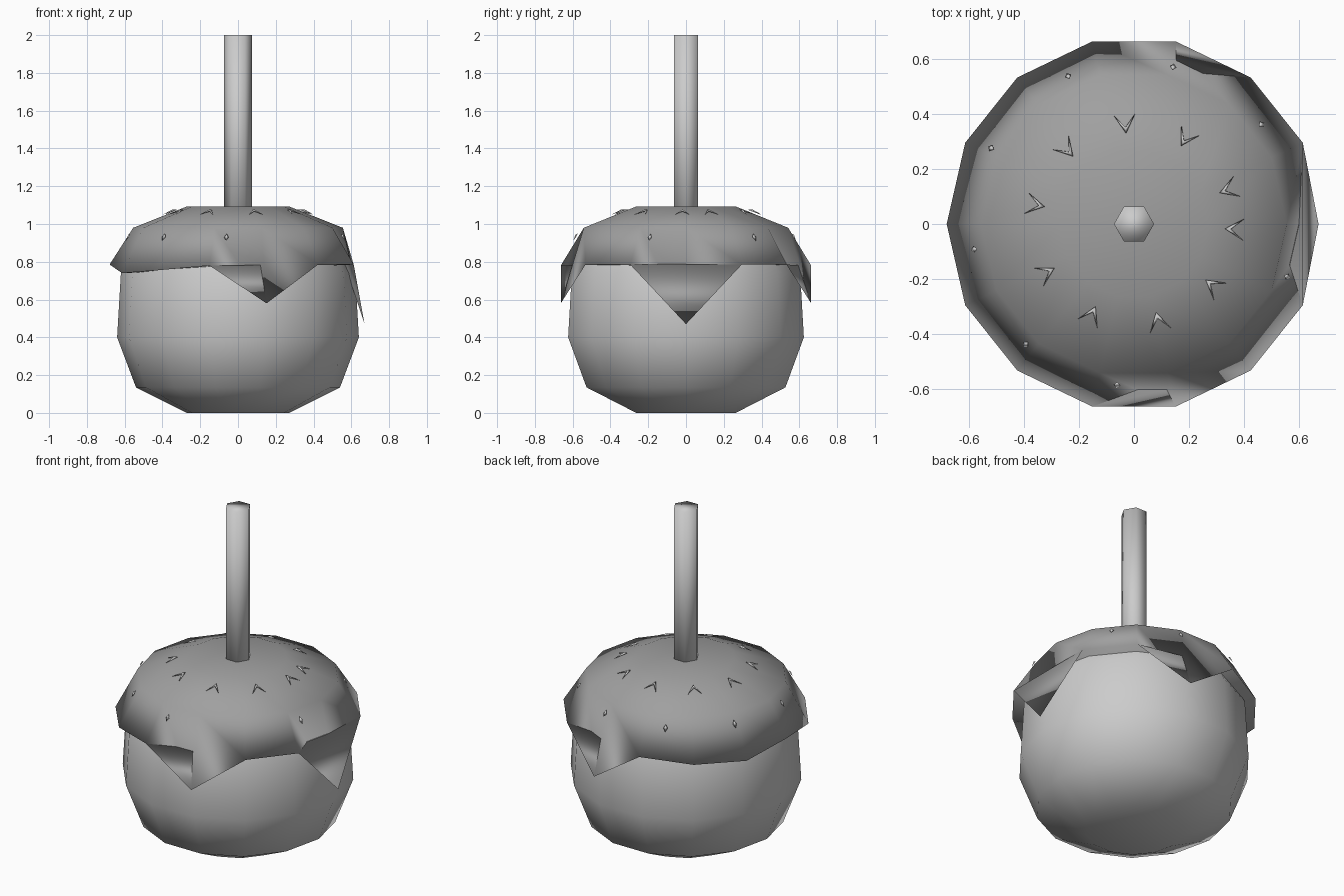
import bpy, bmesh
from math import cos, sin, pi, radians
from mathutils import Matrix

if "Cube" in bpy.data.objects:
    bpy.data.objects.remove(bpy.data.objects["Cube"])

N = 14


def finish(name, bm):
    bmesh.ops.recalc_face_normals(bm, faces=bm.faces)
    for f in bm.faces:
        f.smooth = True
    me = bpy.data.meshes.new(name)
    bm.to_mesh(me)
    bm.free()
    ob = bpy.data.objects.new(name, me)
    bpy.context.collection.objects.link(ob)
    return ob


def ring(bm, r, z, n=N):
    return [bm.verts.new((r * cos(2 * pi * i / n), r * sin(2 * pi * i / n), z)) for i in range(n)]


def bridge(bm, a, b):
    n = len(a)
    for i in range(n):
        bm.faces.new((a[i], a[(i + 1) % n], b[(i + 1) % n], b[i]))


def lathe(name, profile, n=N):
    bm = bmesh.new()
    rings = [ring(bm, r, z, n) for r, z in profile]
    for a, b in zip(rings, rings[1:]):
        bridge(bm, a, b)
    bm.faces.new(rings[0])
    bm.faces.new(rings[-1])
    return finish(name, bm)


# Apple body and stick
lathe("apple_body", [(.27, 0), (.54, .135), (.64, .4), (.62, .74), (.52, .96), (.26, 1.075)])
lathe("stick", [(.073, .9), (.073, 2)], 6)

# Dipped coating: a closed cap with an uneven, dripping rim
bm = bmesh.new()
top, shoulder, rim = ring(bm, .27, 1.093), ring(bm, .555, .98), ring(bm, .68, .785)
bm.faces.new(top)
bridge(bm, top, shoulder)
bridge(bm, shoulder, rim)
for k, z in {3: .58, 4: .78, 5: .755, 6: .74}.items():
    rim[k].co.z = rim[N - k].co.z = z
rim[0].co = (.67, 0, .47)
drips = (0, 3, N - 3)
for k in drips:  # inner side of each drip
    bm.faces.new((rim[k - 1], rim[k], rim[(k + 1) % N]))
bm.faces.new([v for k, v in enumerate(rim) if k not in drips])
coating = finish("coating", bm)
mat = bpy.data.materials.new("coating_grey")
mat.diffuse_color = (.35, .35, .35, 1)
mat.use_nodes = True
mat.node_tree.nodes["Principled BSDF"].inputs["Base Color"].default_value = mat.diffuse_color
coating.data.materials.append(mat)


def chip(name, r, z, deg, length, width, height, notch, tilt):
    """Small kite or chevron chip on the coating, pointing to the stick."""
    bm = bmesh.new()
    t, a, b, o, u = [bm.verts.new(p) for p in
                     [(-length / 2, 0, 0), (length / 2 - max(notch, 0), width / 2, 0),
                      (length / 2 - max(notch, 0), -width / 2, 0),
                      (length / 2 + min(notch, 0), 0, 0), (-length / 4, 0, height)]]
    for f in ((t, a, u), (a, o, u), (o, b, u), (b, t, u), (t, o, a), (t, b, o)):
        bm.faces.new(f)
    bm.transform(Matrix.Rotation(radians(deg), 4, 'Z') @ Matrix.Translation((r, 0, z))
                 @ Matrix.Rotation(tilt, 4, 'Y'))
    finish(name, bm)


# Chevron chips on the top, small kite chips around the shoulder
for i, d in enumerate((95, 59, 20, -3, -38, -76, -115, -151, 169, 132)):
    chip(f"top_chip_{i}", .365, 1.062, d, .075, .08, .01, -.05, .36)
for i, d in enumerate((76, 114, 152, 189, 228, 264, 341, 38)):
    chip(f"side_chip_{i}", .588, .93, d, .045, .025, .008, .022, 1.0)
